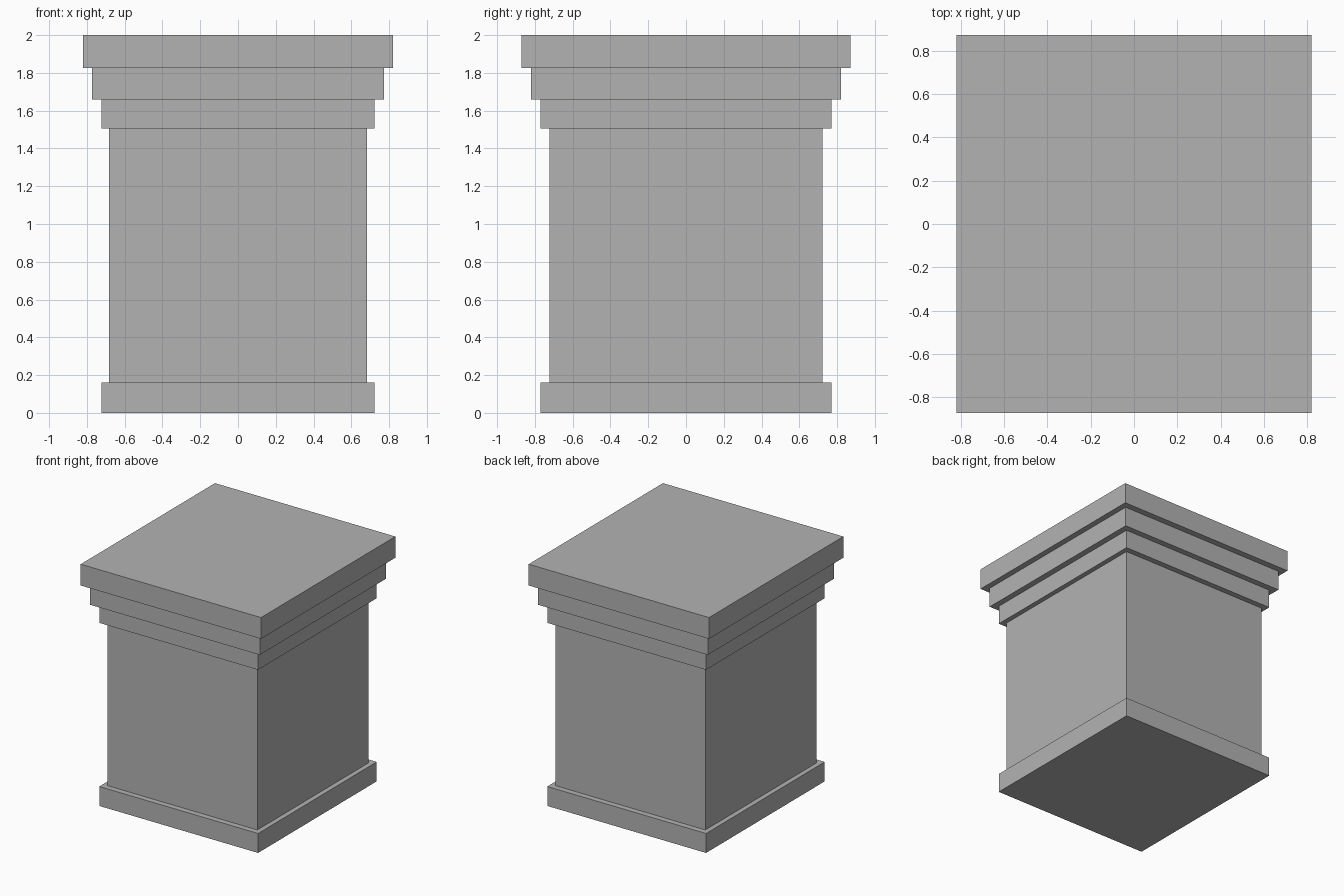
import bpy

default = bpy.data.objects.get("Cube")
if default:
    bpy.data.objects.remove(default, do_unlink=True)

# Single plain stone colour
STONE = (0.45, 0.45, 0.45, 1.0)
stone = bpy.data.materials.new("stone_grey")
stone.use_nodes = True
stone.diffuse_color = STONE
stone.node_tree.nodes["Principled BSDF"].inputs["Base Color"].default_value = STONE


def slab(name, half_x, half_y, bottom, top):
    """Box centred on the z axis, spanning bottom to top."""
    bpy.ops.mesh.primitive_cube_add(size=2, location=(0, 0, (bottom + top) / 2))
    obj = bpy.context.object
    obj.name = obj.data.name = name
    obj.scale = (half_x, half_y, (top - bottom) / 2)
    bpy.ops.object.transform_apply(location=False, rotation=False, scale=True)
    obj.data.materials.append(stone)
    return obj


# Plinth and shaft
slab("base_plinth", 0.722, 0.77, 0.0, 0.16)
slab("shaft", 0.682, 0.723, 0.16, 1.505)

# Cornice stepping outwards to the cap
slab("lower_cornice", 0.722, 0.77, 1.505, 1.66)
slab("upper_cornice", 0.772, 0.82, 1.66, 1.825)
slab("cap", 0.82, 0.872, 1.825, 2.0)
